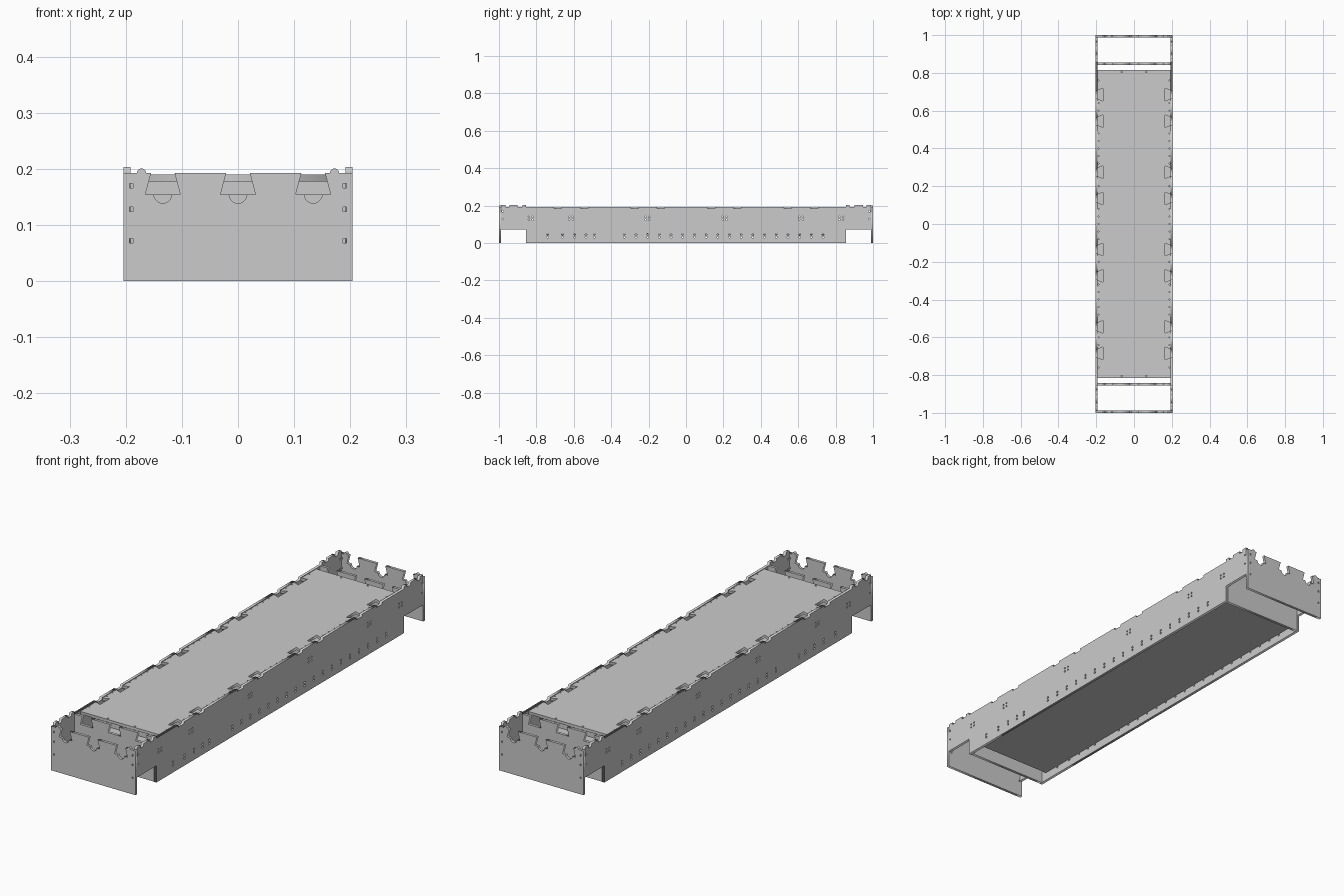
import bpy
from math import pi, cos, sin
from mathutils import Matrix

if "Cube" in bpy.data.objects:
    bpy.data.objects.remove(bpy.data.objects["Cube"])

T = 0.012            # board thickness
W = 0.204            # half width
TOP = 0.193          # top of the walls

# Local board axes -> world axes
FLAT = Matrix.Identity(4)
SIDE = Matrix(((0, 0, 1, 0), (1, 0, 0, 0), (0, 1, 0, 0), (0, 0, 0, 1)))    # (y, z) profile
CROSS = Matrix(((1, 0, 0, 0), (0, 0, -1, 0), (0, 1, 0, 0), (0, 0, 0, 1)))  # (x, z) profile


def board(name, loops, axes, loc):
    """Cut a flat board: first loop is the outline, the others are holes."""
    cu = bpy.data.curves.new(name, 'CURVE')
    cu.dimensions = '2D'
    cu.fill_mode = 'BOTH'
    cu.extrude = T / 2
    for pts in loops:
        s = cu.splines.new('POLY')
        s.points.add(len(pts) - 1)
        for p, (a, b) in zip(s.points, pts):
            p.co = (a, b, 0, 1)
        s.use_cyclic_u = True
    tmp = bpy.data.objects.new(name + "_curve", cu)
    bpy.context.collection.objects.link(tmp)
    dg = bpy.context.evaluated_depsgraph_get()
    me = bpy.data.meshes.new_from_object(tmp.evaluated_get(dg))
    bpy.data.objects.remove(tmp)
    me.transform(Matrix.Translation(loc) @ axes)
    me.name = name
    ob = bpy.data.objects.new(name, me)
    bpy.context.collection.objects.link(ob)
    return ob


def arc(cx, cy, r, a0, a1, n=10):
    return [(cx + r * cos(a0 + (a1 - a0) * i / n), cy + r * sin(a0 + (a1 - a0) * i / n))
            for i in range(n + 1)]


def hole(cx, cy, r=0.005, n=8):
    return arc(cx, cy, r, 0, 2 * pi * (n - 1) / n, n - 1)


def rect(x0, y0, x1, y1):
    return [(x0, y0), (x1, y0), (x1, y1), (x0, y1)]


def wall_outline(half, finger):
    """Cross wall with three dovetail notches, optionally with finger recesses and bumps."""
    pts = [(half, 0), (-half, 0), (-half, TOP)]
    if finger:
        pts += arc(-0.172, TOP, 0.008, pi, 0)
    for c in (-0.134, 0, 0.134):
        pts += [(c - 0.021, TOP), (c - 0.031, 0.155)]
        if finger:
            pts += arc(c, 0.155, 0.016, pi, 2 * pi)
        pts += [(c + 0.031, 0.155), (c + 0.021, TOP)]
    if finger:
        pts += arc(0.172, TOP, 0.008, pi, 0)
    return pts + [(half, TOP)]


# End walls and inner cross walls
slots = [rect(s * 0.190 - 0.003, z - 0.004, s * 0.190 + 0.003, z + 0.004)
         for s in (-1, 1) for z in (0.072, 0.128, 0.170)]
for s, end in ((-1, "front"), (1, "back")):
    board(end + "_end_wall", [wall_outline(W, True)] + slots, CROSS, (0, s * (1 - T / 2), 0))
    board(end + "_inner_wall", [wall_outline(W - T, False)], CROSS, (0, s * 0.848, 0))

# Side walls: stepped bottom, shallow notches and raised teeth at the ends
DOVETAILS = (-0.685, -0.545, -0.275, -0.135, 0.135, 0.275, 0.545, 0.685)
E = 1 - T
side = [(E, 0.073), (0.855, 0.073), (0.855, 0), (-0.855, 0), (-0.855, 0.073), (-E, 0.073)]
TEETH = ((0.855, 0.875), (0.90, 0.945), (0.965, E))


def teeth(spans):
    pts = []
    for a, b in spans:
        pts += [(a, TOP), (a, 0.204), (b, 0.204), (b, TOP)]
    return pts


side += teeth([(-b, -a) for a, b in reversed(TEETH)])
for y in DOVETAILS:
    side += [(y - 0.02, TOP), (y - 0.02, 0.184), (y + 0.02, 0.184), (y + 0.02, TOP)]
side += teeth(TEETH)

side_holes = []
rows = [-0.74, -0.66, -0.595, -0.535, -0.49] + [-0.33 + 0.0625 * i for i in range(18)]
for y in rows:
    side_holes += [hole(y, z) for z in (0.032, 0.046)]
for c in (-0.83, -0.615, -0.207, 0.207, 0.615, 0.83):
    side_holes += [hole(c + d, z, 0.004) for d in (-0.01, 0.01) for z in (0.125, 0.14)]
side_holes += [hole(s * 0.98, z, 0.004) for s in (-1, 1) for z in (0.128, 0.17)]
for s, nm in ((-1, "left"), (1, "right")):
    board(nm + "_side_wall", [side] + side_holes, SIDE, (s * (W - T / 2), 0, 0))

# Top deck with dovetail cut-outs along both long edges
X, Y = W - T, 0.815
half = [(X, -Y)]
for y in DOVETAILS:
    half += [(X, y - 0.022), (0.165, y - 0.033), (0.165, y + 0.033), (X, y + 0.022)]
half.append((X, Y))
deck = half + [(-a, -b) for a, b in half]
deck_holes = [hole(s * 0.187, -0.76 + 0.04 * i, 0.003) for s in (-1, 1) for i in range(39)
              if all(abs(-0.76 + 0.04 * i - y) > 0.04 for y in DOVETAILS)]
deck_holes += [hole(a, b, 0.004) for a in (-0.065, 0.065) for b in (-0.805, 0.805)]
board("top_deck", [deck] + deck_holes, FLAT, (0, 0, 0.184))

# Lower floor panel
board("floor_panel", [rect(-X, -Y, X, Y)], FLAT, (0, 0, 0.042))

# Hidden cross ribs between floor and deck
for i, y in enumerate((-0.615, -0.207, 0.207, 0.615)):
    board(f"cross_rib_{i + 1}", [rect(-X, 0.048, X, 0.178)], CROSS, (0, y, 0))
